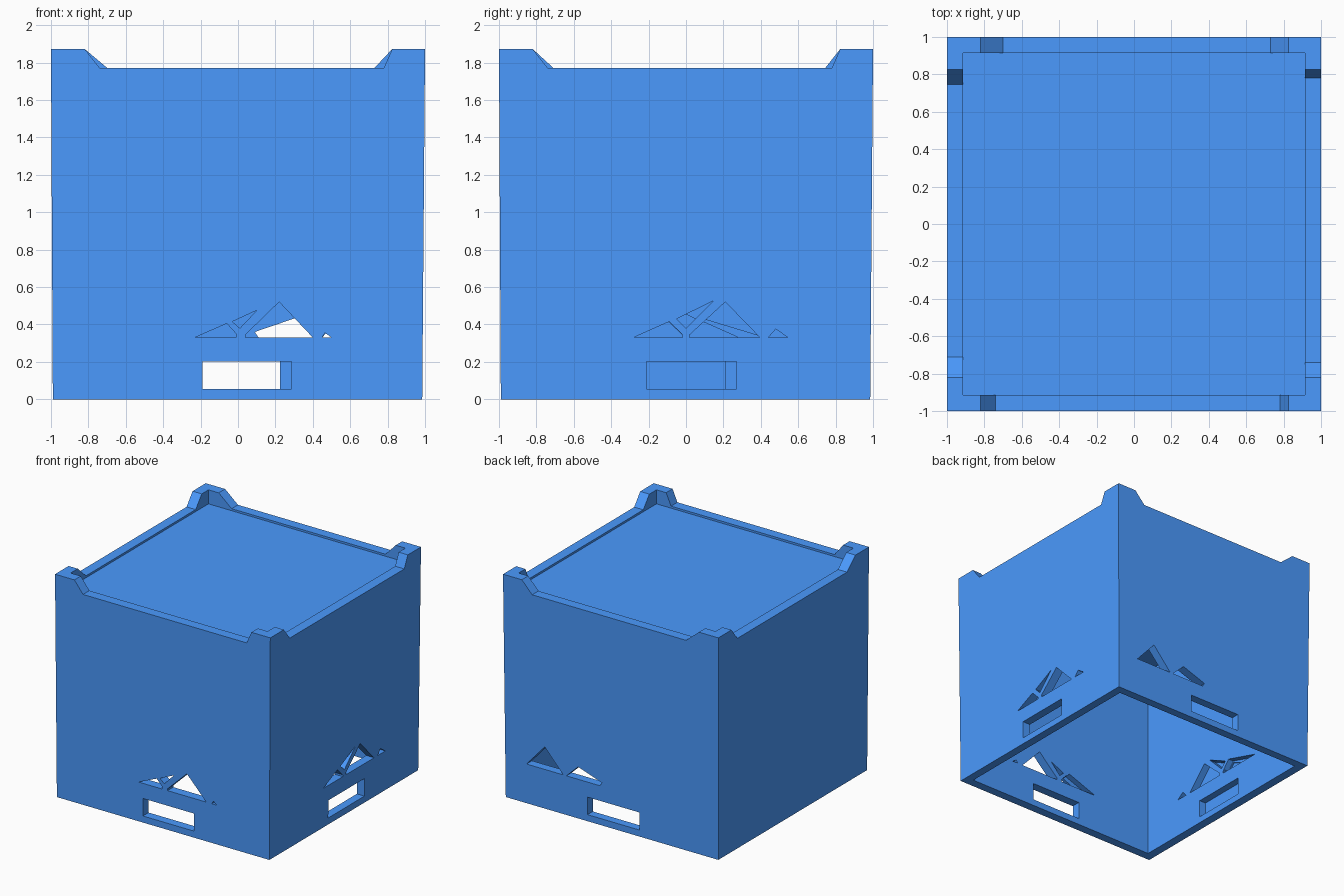
import bpy, bmesh
from math import pi
from mathutils import Matrix

if "Cube" in bpy.data.objects:
    bpy.data.objects.remove(bpy.data.objects["Cube"])

INNER, RIM, TOP = 0.915, 1.772, 1.873


def make_object(name, bm):
    bmesh.ops.recalc_face_normals(bm, faces=bm.faces)
    mesh = bpy.data.meshes.new(name)
    bm.to_mesh(mesh)
    bm.free()
    obj = bpy.data.objects.new(name, mesh)
    bpy.context.collection.objects.link(obj)
    return obj


def prism(bm, profile, near, far, side):
    """Extrude a (u, z) profile through the wall; side 0-3 = front, right, back, left."""
    a = [bm.verts.new((u, -far, z)) for u, z in profile]
    b = [bm.verts.new((u, -near, z)) for u, z in profile]
    n = len(profile)
    bm.faces.new(a)
    bm.faces.new(b[::-1])
    for i in range(n):
        j = (i + 1) % n
        bm.faces.new((a[i], b[i], b[j], a[j]))
    bmesh.ops.rotate(bm, verts=a + b, matrix=Matrix.Rotation(side * pi / 2, 3, 'Z'))


def box(bm, half, z0, z1):
    prism(bm, [(-half, z0), (half, z0), (half, z1), (-half, z1)], -half, half, 0)


def cut(target, name, bm):
    cutter = make_object(name, bm)
    cutter.hide_render = True
    mod = target.modifiers.new(name, 'BOOLEAN')
    mod.operation, mod.solver, mod.object = 'DIFFERENCE', 'EXACT', cutter
    bpy.context.view_layer.objects.active = target
    bpy.ops.object.modifier_apply(modifier=mod.name)
    bpy.data.objects.remove(cutter)


# Slightly tapered outer block
bm = bmesh.new()
box(bm, 1, 0, TOP)
for v in bm.verts:
    if v.co.z < 0.01:
        v.co.x = 0.985 if v.co.x > 0 else -0.99
        v.co.y = 0.985 if v.co.y > 0 else -0.99
crate = make_object("stacking_box", bm)
blue = bpy.data.materials.new("blue_plastic")
blue.diffuse_color = (0.07, 0.323, 0.99, 1)
blue.use_nodes = True
blue.node_tree.nodes["Principled BSDF"].inputs["Base Color"].default_value = blue.diffuse_color
crate.data.materials.append(blue)

# Open underside and shallow top tray
bm = bmesh.new()
box(bm, INNER, -0.2, 1.69)
box(bm, INNER, 1.755, 2.2)
cut(crate, "hollow_cutter", bm)

# Sloped notches in the rim that leave the four corner posts
notches = [(-0.74, 0.78), (-0.74, 0.78), (-0.73, 0.70), (-0.745, 0.71)]
bm = bmesh.new()
for side, (lo, hi) in enumerate(notches):
    t0, t1 = (-0.82, 0.825) if side < 2 else (-0.825, 0.82)
    # continue the slope above the post so the cutter clears it
    e0, e1 = 2 * t0 - lo, 2 * t1 - hi
    prism(bm, [(lo, RIM), (hi, RIM), (e1, 2 * TOP - RIM), (e0, 2 * TOP - RIM)],
          0.9, 1.1, side)
cut(crate, "rim_notch_cutter", bm)

# Handle slots and triangular vents: (slot u range, triangles)
front = ((-0.19, 0.285), [
    [(-0.23, 0.33), (-0.01, 0.33), (-0.01, 0.35), (-0.06, 0.405)],
    [(-0.03, 0.415), (0.01, 0.38), (0.10, 0.475)],
    [(0.04, 0.33), (0.40, 0.33), (0.22, 0.52), (0.04, 0.345)],
    [(0.45, 0.33), (0.50, 0.33), (0.465, 0.355)]])
right = ((-0.21, 0.27), [
    [(-0.28, 0.33), (-0.02, 0.33), (-0.02, 0.345), (-0.09, 0.415)],
    [(-0.05, 0.43), (0.00, 0.38), (0.145, 0.525)],
    [(0.02, 0.33), (0.395, 0.33), (0.21, 0.52), (0.02, 0.345)],
    [(0.44, 0.33), (0.545, 0.33), (0.48, 0.375)]])
back = ((-0.225, 0.26), [
    [(-0.79, 0.33), (-0.45, 0.33), (-0.62, 0.52)],
    [(-0.42, 0.33), (-0.11, 0.33), (-0.09, 0.36), (-0.31, 0.435)]])

bm = bmesh.new()
for side, (slot, vents) in enumerate([front, right, back, right]):
    depth = 0.975 if side == 3 else 1.1      # left wall: pockets from inside only
    u0, u1 = slot
    for shape in [[(u0, 0.055), (u1, 0.055), (u1, 0.203), (u0, 0.203)]] + vents:
        prism(bm, shape, 0.85, depth, side)
cut(crate, "opening_cutter", bm)

# Wider vent recesses on the inside of the front and left walls
bm = bmesh.new()
for side, tip in ((0, -0.36), (3, -0.42)):
    prism(bm, [(tip, 0.33), (-0.03, 0.33), (-0.03, 0.36), (-0.09, 0.43)], 0.85, 0.965, side)
cut(crate, "inner_recess_cutter", bm)
